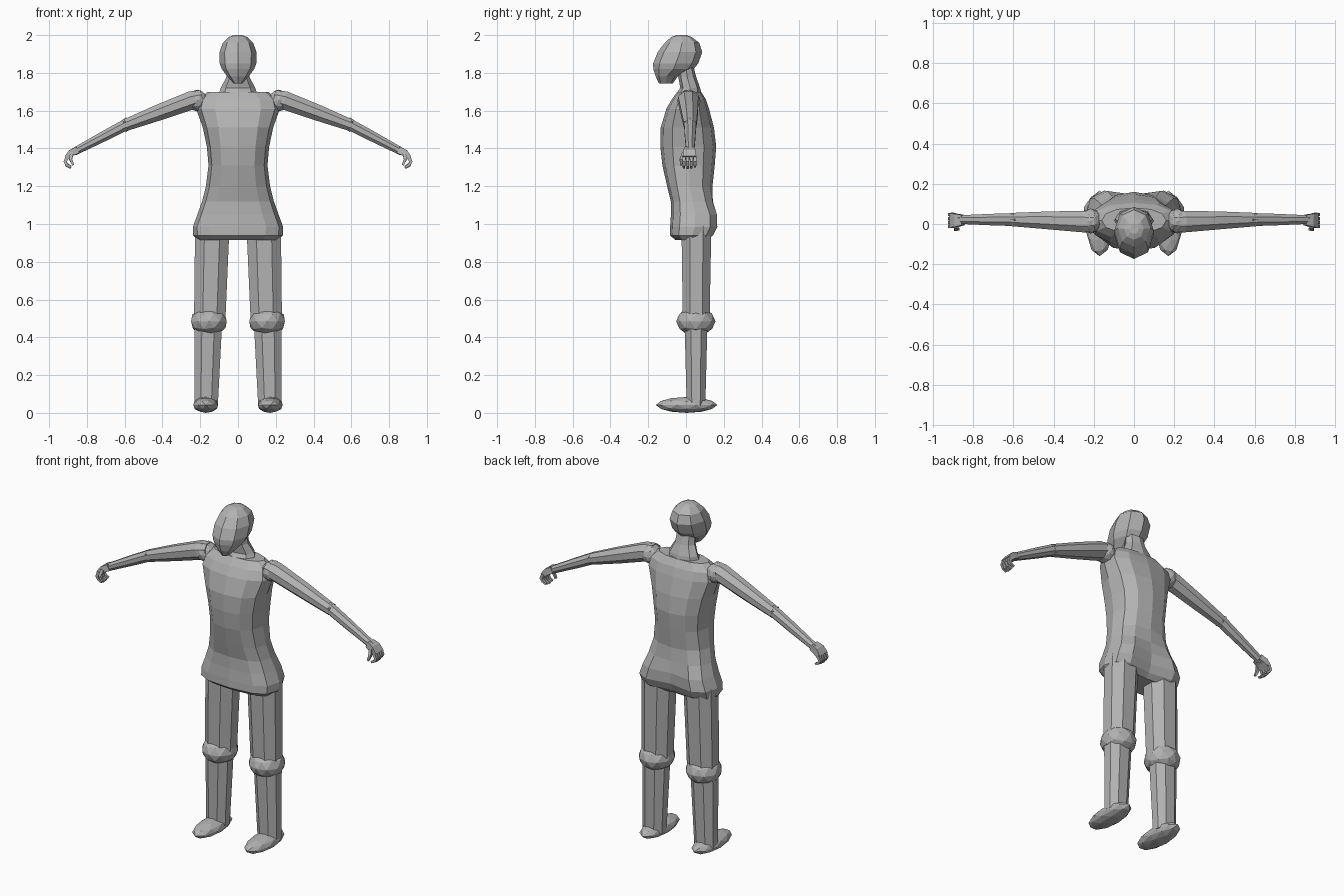
import bpy, bmesh, math
from mathutils import Vector

grey = bpy.data.materials.new("plain grey")
grey.diffuse_color = (0.45, 0.45, 0.45, 1)


def finish(name, bm):
    bmesh.ops.recalc_face_normals(bm, faces=bm.faces)
    me = bpy.data.meshes.new(name)
    bm.to_mesh(me)
    bm.free()
    me.materials.append(grey)
    ob = bpy.data.objects.new(name, me)
    bpy.context.collection.objects.link(ob)
    return ob


def spow(v, e):
    return math.copysign(abs(v) ** (2 / e), v) if abs(v) > 1e-6 else 0


def level_ring(z, w, yf, yb, n, e=2.0, cx=0.0, turn=0.0):
    """Horizontal superellipse ring, front at yf and back at yb."""
    cy, ry = (yf + yb) / 2, (yb - yf) / 2
    ang = [2 * math.pi * i / n + turn for i in range(n)]
    return [Vector((cx + w * spow(math.cos(a), e), cy + ry * spow(math.sin(a), e), z)) for a in ang]


def tube_rings(path, n, turn=0.0):
    """Rings in the xz-bent path; each point is (x, y, z, r_across, r_y)."""
    pts = [Vector(p[:3]) for p in path]
    out = []
    for i, p in enumerate(path):
        t = (pts[min(i + 1, len(pts) - 1)] - pts[max(i - 1, 0)]).normalized()
        u = Vector((0, 1, 0)).cross(t).normalized()
        v = t.cross(u)
        out.append([pts[i] + u * p[3] * math.cos(a) + v * p[4] * math.sin(a)
                    for a in (2 * math.pi * k / n + turn for k in range(n))])
    return out


def loft(name, rings, side=1):
    bm = bmesh.new()
    vs = [[bm.verts.new((p.x * side, p.y, p.z)) for p in r] for r in rings]
    n = len(rings[0])
    for a, b in zip(vs, vs[1:]):
        for i in range(n):
            j = (i + 1) % n
            bm.faces.new((a[i], a[j], b[j], b[i]))
    bm.faces.new(vs[0])
    bm.faces.new(vs[-1])
    return finish(name, bm)


def ball(name, centre, radii, side=1, sub=2):
    bm = bmesh.new()
    bmesh.ops.create_icosphere(bm, subdivisions=sub, radius=1)
    for v in bm.verts:
        v.co = Vector(((centre[0] + v.co.x * radii[0]) * side,
                       centre[1] + v.co.y * radii[1], centre[2] + v.co.z * radii[2]))
    return finish(name, bm)


# Torso: z, half width, front y, back y, squareness, depth of back groove
torso = [(0.915, 0.215, -0.055, 0.120, 2.6, 0.02), (0.940, 0.238, -0.085, 0.155, 2.8, 0.03),
         (0.985, 0.239, -0.084, 0.178, 2.9, 0.035), (1.050, 0.215, -0.080, 0.176, 2.8, 0.03),
         (1.120, 0.190, -0.080, 0.152, 2.6, 0.01), (1.200, 0.170, -0.100, 0.140, 2.4, 0),
         (1.310, 0.156, -0.125, 0.152, 2.4, 0), (1.410, 0.165, -0.136, 0.160, 2.4, 0),
         (1.510, 0.186, -0.134, 0.148, 2.4, 0), (1.610, 0.222, -0.104, 0.122, 2.3, 0),
         (1.660, 0.210, -0.075, 0.105, 2.3, 0), (1.700, 0.160, -0.045, 0.080, 2.2, 0)]
rings = []
for z, w, yf, yb, e, groove in torso:
    r = level_ring(z, w, yf, yb, 12, e)
    r[3].y -= groove
    rings.append(r)
loft("torso", rings)

# Neck
loft("neck", [level_ring(*v, 8) for v in (
    (1.675, 0.105, -0.065, 0.085), (1.720, 0.092, -0.030, 0.075),
    (1.775, 0.062, -0.040, 0.055), (1.850, 0.055, -0.045, 0.035))])

# Head, with a forward pointing face
loft("head", [level_ring(*v, 8, 2.1) for v in (
    (1.743, 0.022, -0.143, -0.070), (1.780, 0.055, -0.160, -0.045),
    (1.820, 0.086, -0.173, 0.040), (1.850, 0.097, -0.174, 0.065),
    (1.910, 0.098, -0.150, 0.086), (1.960, 0.080, -0.112, 0.070),
    (1.990, 0.048, -0.078, 0.030), (2.000, 0.022, -0.050, 0.002))])

for side, tag in ((1, "left"), (-1, "right")):
    # Legs
    loft(tag + "_thigh", [level_ring(0.99, 0.098, -0.03, 0.14, 8, 2.2, 0.136, math.pi / 8),
                          level_ring(0.48, 0.089, -0.022, 0.13, 8, 2.2, 0.150, math.pi / 8)], side)
    ball(tag + "_knee", (0.154, 0.052, 0.485), (0.099, 0.104, 0.078), side)
    loft(tag + "_shin", [level_ring(0.47, 0.079, -0.012, 0.118, 8, 2.2, 0.158, math.pi / 8),
                         level_ring(0.04, 0.067, 0.0, 0.106, 8, 2.2, 0.169, math.pi / 8)], side)
    ball(tag + "_foot", (0.171, 0.003, 0.042), (0.068, 0.163, 0.042), side)

    # Arms
    ball(tag + "_shoulder", (0.215, 0.015, 0.1 + 1.553), (0.055, 0.062, 0.058), side)
    loft(tag + "_upper_arm", tube_rings([
        (0.190, 0.012, 1.668, 0.045, 0.052), (0.245, 0.012, 1.655, 0.053, 0.058),
        (0.420, 0.018, 1.590, 0.046, 0.048), (0.600, 0.022, 1.522, 0.034, 0.036)], 8, math.pi / 8), side)
    ball(tag + "_elbow", (0.592, 0.022, 1.526), (0.036, 0.039, 0.038), side, 1)
    loft(tag + "_forearm", tube_rings([
        (0.585, 0.022, 1.530, 0.033, 0.035), (0.700, 0.022, 1.470, 0.030, 0.031),
        (0.868, 0.022, 1.382, 0.022, 0.023)], 8, math.pi / 8), side)

    # Hands with four curled fingers and a thumb
    loft(tag + "_palm", tube_rings([
        (0.850, 0.020, 1.392, 0.026, 0.036), (0.882, 0.018, 1.377, 0.026, 0.046),
        (0.908, 0.018, 1.350, 0.018, 0.050)], 4, math.pi / 4), side)
    for k in range(4):
        y = -0.011 + 0.0195 * k
        drop = (0.004, 0, 0.002, 0.008)[k]
        loft(f"{tag}_finger_{k + 1}", tube_rings([
            (0.903, y, 1.358, 0.013, 0.012), (0.915, y, 1.330, 0.012, 0.011),
            (0.906, y, 1.308 + drop, 0.010, 0.010), (0.885, y, 1.296 + drop, 0.008, 0.008)],
            4, math.pi / 4), side)
    loft(tag + "_thumb", tube_rings([
        (0.880, -0.012, 1.375, 0.013, 0.012), (0.886, -0.026, 1.342, 0.011, 0.011),
        (0.872, -0.026, 1.312, 0.008, 0.008)], 4, math.pi / 4), side)
